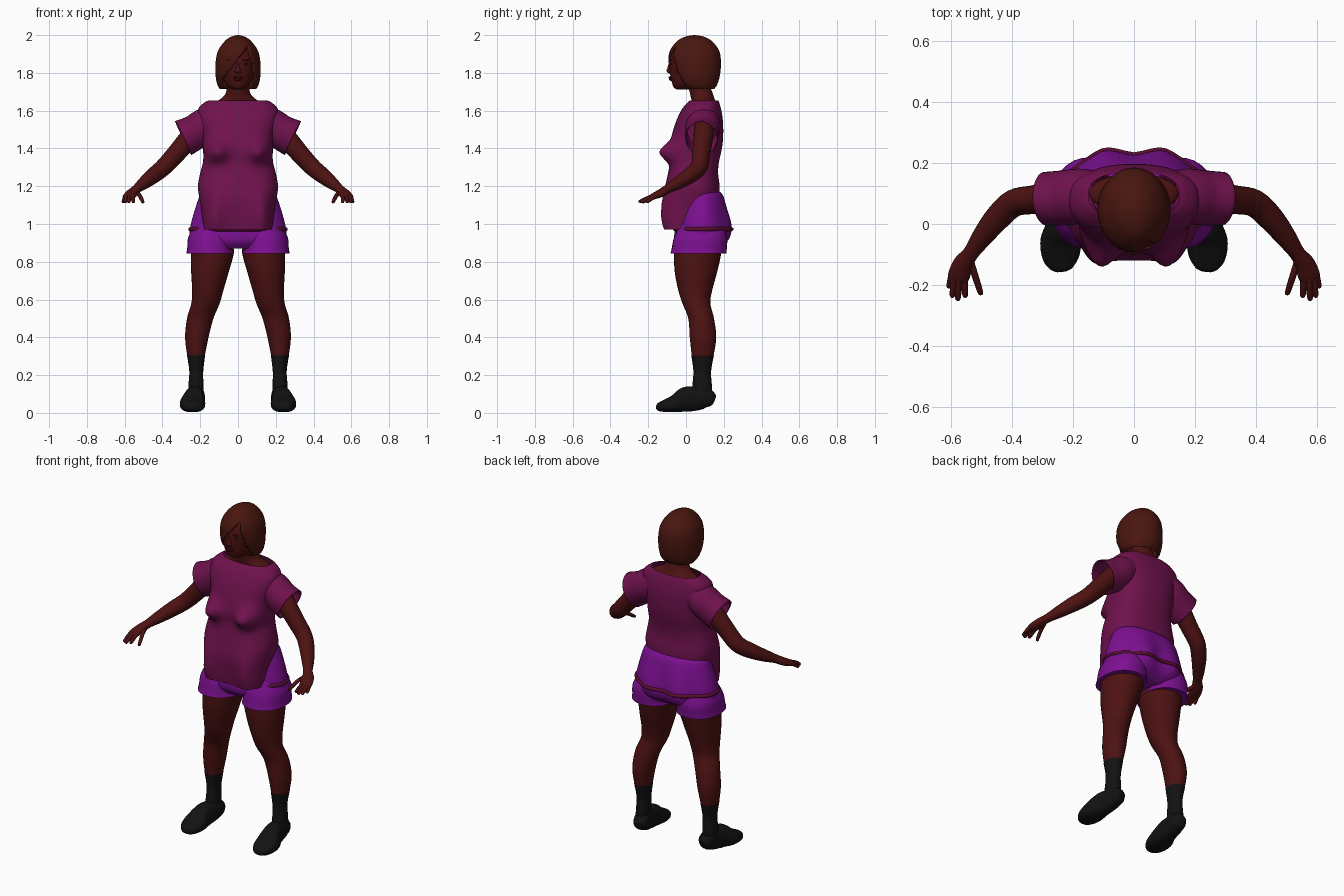
import bpy, bmesh, math
from mathutils import Vector

cube = bpy.data.objects.get("Cube")
if cube:
    bpy.data.objects.remove(cube)


def material(name, rgb):
    m = bpy.data.materials.new(name)
    m.use_nodes = True
    m.diffuse_color = (*rgb, 1)
    m.node_tree.nodes["Principled BSDF"].inputs["Base Color"].default_value = (*rgb, 1)
    return m


SKIN = material("brown skin", (.075, .006, .006))
HAIR = material("auburn hair", (.068, .008, .005))
SHIRT = material("magenta shirt", (.16, .006, .075))
SHORTS = material("purple shorts", (.2, .005, .28))
TRIM = material("maroon trim", (.1, .004, .03))
BLACK = material("black shoe", (.006, .006, .006))
LIPS = material("dark red lips", (.06, .003, .004))


def smooth_rows(rows, steps):
    """Catmull-Rom interpolation between the key cross-sections."""
    out, last = [], len(rows) - 1
    for i in range(last):
        a, b, c, d = (rows[min(max(i + k, 0), last)] for k in (-1, 0, 1, 2))
        for s in range(steps):
            t = s / steps
            out.append([q + .5 * t * (r - p + t * (2*p - 5*q + 4*r - w + t * (3*(q - r) + w - p)))
                        for p, q, r, w in zip(a, b, c, d)])
    return out + [list(rows[-1])]


def loft(name, mat, rows, along=False, n=32, steps=5, power=2, caps=(True, True),
         shape=None, keep=None, mirror=False, thick=0):
    """Skin rings of (x, y, z, radius, radius), level or square to their path."""
    rows = smooth_rows(rows, steps)
    centres = [Vector(r[:3]) for r in rows]
    bm = bmesh.new()
    rings = []
    for i, r in enumerate(rows):
        u, v = Vector((1, 0, 0)), Vector((0, 1, 0))
        if along:
            d = (centres[min(i + 1, len(rows) - 1)] - centres[max(i - 1, 0)]).normalized()
            u = d.cross(Vector((0, 0, 1))).normalized()
            v = u.cross(d)
        ring = []
        for k in range(n):
            c, s = math.cos(math.tau * k / n), math.sin(math.tau * k / n)
            c, s = (math.copysign(abs(q) ** (2 / power), q) for q in (c, s))
            p = centres[i] + u * c * r[3] + v * s * r[4]
            if shape:
                p.y += shape(p, s)
            ring.append(bm.verts.new(p))
        rings.append(ring)
    for a, b in zip(rings, rings[1:]):
        for k in range(n):
            j = (k + 1) % n
            bm.faces.new((a[k], a[j], b[j], b[k]))
    for use, ring in zip(caps, (rings[0], rings[-1])):
        if use:
            bm.faces.new(ring)
    bmesh.ops.recalc_face_normals(bm, faces=bm.faces)
    if keep:
        gone = [f for f in bm.faces if not keep(f.calc_center_median())]
        bmesh.ops.delete(bm, geom=gone, context='FACES')
    return finish(name, mat, bm, mirror, thick)


def finish(name, mat, bm, mirror=False, thick=0):
    mesh = bpy.data.meshes.new(name)
    bm.to_mesh(mesh)
    bm.free()
    mesh.materials.append(mat)
    ob = bpy.data.objects.new(name, mesh)
    bpy.context.scene.collection.objects.link(ob)
    if thick:
        ob.modifiers.new("thickness", 'SOLIDIFY').thickness = thick
    if mirror:
        ob.modifiers.new("mirror", 'MIRROR')
    bpy.ops.object.select_all(action='DESELECT')
    ob.select_set(True)
    bpy.context.view_layer.objects.active = ob
    bpy.ops.object.shade_smooth_by_angle(angle=math.radians(50))
    return ob


def blob(name, mat, centre, size, mirror=False):
    bm = bmesh.new()
    bmesh.ops.create_uvsphere(bm, u_segments=16, v_segments=10, radius=1)
    bmesh.ops.scale(bm, vec=size, verts=bm.verts)
    bmesh.ops.translate(bm, vec=centre, verts=bm.verts)
    return finish(name, mat, bm, mirror)


def body(rows):
    """Turn (height, half width, front, back) into centred rings."""
    return [(0, (f + b) / 2, z, w, (b - f) / 2) for z, w, f, b in rows]


def bump(p, x, z, sx, sz):
    return math.exp(-((abs(p.x) - x) / sx) ** 2 - ((p.z - z) / sz) ** 2)


# Shirt, with bust and a gently waved front hem
def shirt_shape(p, s):
    if s >= 0:
        return 0
    front = min(1, -s * 2.5)
    return -front * (.072 * bump(p, .115, 1.38, .06, .055) + .035 * bump(p, .13, 1.04, .05, .13))


loft("shirt_body", SHIRT, body([
    (1.655, .15, .02, .17), (1.645, .175, .01, .175), (1.61, .21, -.02, .185),
    (1.55, .21, -.05, .195), (1.47, .19, -.075, .197), (1.4, .185, -.085, .19),
    (1.33, .185, -.085, .175), (1.27, .2, -.095, .17), (1.2, .212, -.11, .178),
    (1.14, .205, -.12, .175), (1.08, .195, -.118, .15), (1.02, .187, -.112, .1),
    (.97, .18, -.105, .07)]), n=64, power=2.5, caps=(False, False), shape=shirt_shape)
loft("sleeves", SHIRT, [
    (.1, .1, 1.575, .07, .07), (.17, .092, 1.525, .09, .092), (.23, .086, 1.485, .09, .093),
    (.29, .083, 1.455, .088, .1)], along=True, caps=(False, False), mirror=True, thick=.006)


# Shorts, waist to leg hems
def seat_shape(p, s):
    return .028 * max(s, 0) * bump(p, .1, .98, .065, .12) if s > 0 else 0


loft("shorts_seat", SHORTS, body([
    (1.17, .19, -.02, .18), (1.14, .207, -.03, .2), (1.05, .236, -.05, .216),
    (.97, .255, -.06, .223), (.91, .25, -.06, .208), (.87, .2, -.03, .16)]),
    n=64, power=2.15, shape=seat_shape)
loft("shorts_legs", SHORTS, [
    (.135, .08, 1, .09, .11), (.143, .077, .93, .12, .14), (.148, .07, .87, .121, .146),
    (.148, .066, .845, .126, .148)], power=2.2, mirror=True)
loft("shirt_hem_band", TRIM, body([
    (.984, .252, -.058, .222), (.978, .261, -.067, .231), (.968, .263, -.068, .232),
    (.961, .254, -.06, .222)]), n=64, steps=2, power=2.15, shape=seat_shape)

# Legs, socks and shoes
loft("legs", SKIN, [
    (.14, .065, .92, .105, .12), (.136, .062, .85, .114, .125), (.148, .053, .75, .1, .113),
    (.16, .049, .65, .083, .09), (.172, .055, .58, .075, .074), (.2, .08, .5, .07, .068),
    (.218, .09, .4, .062, .07), (.222, .088, .3, .046, .057), (.221, .086, .25, .035, .045)],
    mirror=True)
loft("socks", BLACK, [
    (.222, .088, .305, .048, .06), (.221, .086, .22, .037, .047),
    (.223, .085, .14, .04, .052), (.225, .08, .07, .04, .055)], mirror=True)
loft("shoes", BLACK, [
    (.215, .149, .067, .022, .024), (.217, .135, .072, .038, .04), (.22, .1, .08, .045, .057),
    (.225, .05, .076, .047, .064), (.232, 0, .071, .053, .066), (.24, -.055, .05, .067, .048),
    (.241, -.11, .037, .06, .033), (.239, -.145, .031, .038, .022),
    (.238, -.157, .03, .015, .01)], along=True, power=2.4, mirror=True)

# Arms and hands
loft("arms", SKIN, [
    (.18, .1, 1.54, .05, .055), (.26, .09, 1.45, .052, .055), (.33, .08, 1.37, .047, .05),
    (.395, .068, 1.3, .045, .046), (.45, .018, 1.255, .042, .042), (.5, -.045, 1.215, .034, .033),
    (.535, -.095, 1.187, .026, .024), (.56, -.13, 1.165, .033, .022),
    (.575, -.17, 1.147, .036, .017), (.58, -.187, 1.138, .03, .013)],
    along=True, n=24, mirror=True)
fingers = {
    "little_fingers": ((.597, -.165), (.607, -.205)),
    "ring_fingers": ((.59, -.175), (.596, -.235)),
    "middle_fingers": ((.575, -.18), (.578, -.245)),
    "index_fingers": ((.558, -.175), (.554, -.235)),
    "thumbs": ((.538, -.12), (.504, -.225)),
}
for name, ((x, y), (tx, ty)) in fingers.items():
    z = 1.165 if name == "thumbs" else 1.147
    loft(name, SKIN, [
        (x, y, z, .012, .012), ((x + tx) / 2, (y + ty) / 2, z - .014, .011, .011),
        (tx, ty, 1.118, .009, .009), (tx, ty - .005, 1.115, .003, .003)],
        along=True, n=10, steps=3, mirror=True)

# Neck and head
loft("neck", SKIN, [
    (0, .1, 1.59, .14, .06), (0, .1, 1.635, .145, .066), (0, .09, 1.66, .095, .062),
    (0, .08, 1.695, .064, .06), (0, .06, 1.76, .058, .056)])
loft("head", SKIN, [
    (0, -.015, 1.712, .022, .03), (0, -.012, 1.722, .045, .052), (0, 0, 1.755, .072, .076),
    (0, .02, 1.82, .09, .108), (0, .03, 1.88, .098, .114), (0, .04, 1.94, .08, .1),
    (0, .045, 1.98, .03, .04)])
loft("nose", SKIN, [
    (0, -.08, 1.86, .006, .008), (0, -.085, 1.825, .01, .014), (0, -.087, 1.808, .019, .016),
    (0, -.08, 1.796, .012, .01)], n=16)
blob("upper_lip", LIPS, (0, -.08, 1.776), (.024, .012, .007))
blob("lower_lip", LIPS, (0, -.077, 1.766), (.021, .013, .008))
blob("eyes", BLACK, (.036, -.076, 1.847), (.014, .006, .006), mirror=True)
blob("eyebrows", HAIR, (.037, -.078, 1.868), (.02, .006, .004), mirror=True)


# Bobbed hair with an off-centre parting over the face
def outside_face(p):
    edge = 1.94 - (1.3 * (.05 - p.x) if p.x < .05 else 3 * (p.x - .05))
    return p.y > 0 or abs(p.x) > .088 or p.z > edge


loft("hair", HAIR, [
    (0, .07, 1.715, .096, .08), (0, .06, 1.74, .11, .106), (0, .05, 1.79, .119, .13),
    (0, .046, 1.86, .118, .139), (0, .045, 1.92, .104, .129), (0, .045, 1.97, .068, .09),
    (0, .045, 1.992, .035, .048), (0, .045, 2, .004, .005)],
    n=72, steps=8, caps=(False, True), keep=outside_face, thick=.012)
